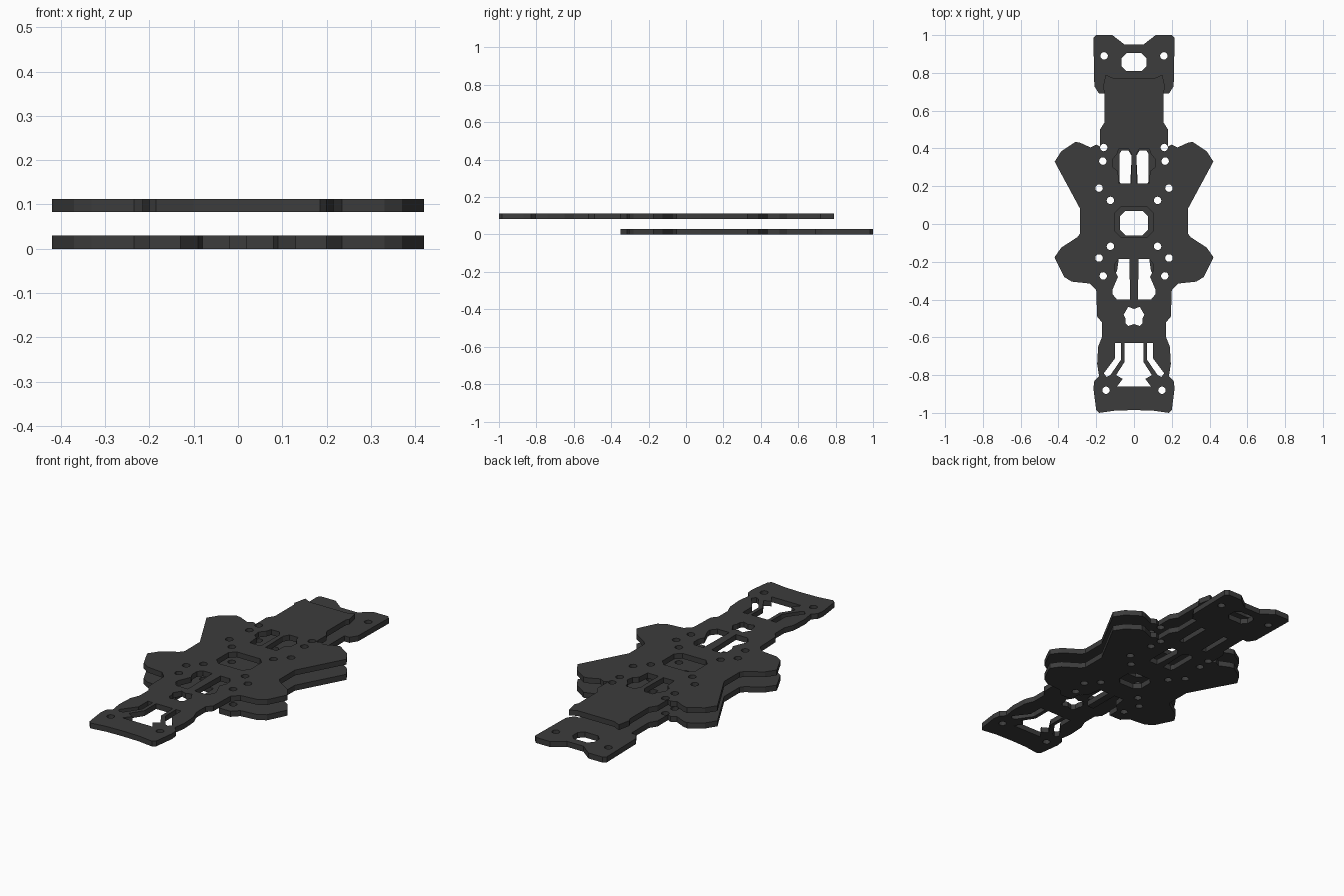
import bpy
from math import cos, sin, tau

cube = bpy.data.objects.get("Cube")
if cube:
    bpy.data.objects.remove(cube)

carbon = bpy.data.materials.new("dark grey carbon")
carbon.use_nodes = True
color = (0.045, 0.045, 0.045, 1)
carbon.diffuse_color = color
carbon.node_tree.nodes["Principled BSDF"].inputs["Base Color"].default_value = color


def flip(points):
    return [(-x, y) for x, y in reversed(points)]


def whole(half):
    """Close a right-hand half outline across the centre line."""
    return half + [p for p in flip(half) if p[0] != 0]


def pair(loop):
    return [loop, flip(loop)]


def drill(x, y, r=0.02):
    return pair([(x + r * cos(tau * i / 12), y + r * sin(tau * i / 12)) for i in range(12)])


def window(w, y0, y1, c):
    """Centred rectangle with chamfered corners."""
    return whole([(w - c, y0), (w, y0 + c), (w, y1 - c), (w - c, y1)])


def plate(name, loops, z, thickness):
    """Fill the outline minus its holes and extrude it into a flat plate."""
    curve = bpy.data.curves.new(name + " profile", 'CURVE')
    curve.dimensions = '2D'
    curve.fill_mode = 'BOTH'
    curve.extrude = thickness / 2
    for loop in loops:
        spline = curve.splines.new('POLY')
        spline.points.add(len(loop) - 1)
        for point, (x, y) in zip(spline.points, loop):
            point.co = (x, y, 0, 1)
        spline.use_cyclic_u = True
    helper = bpy.data.objects.new(name + " helper", curve)
    bpy.context.collection.objects.link(helper)
    bpy.context.view_layer.update()
    graph = bpy.context.evaluated_depsgraph_get()
    mesh = bpy.data.meshes.new_from_object(helper.evaluated_get(graph))
    bpy.data.objects.remove(helper)
    mesh.materials.clear()
    mesh.materials.append(carbon)
    for face in mesh.polygons:
        face.use_smooth = False
    obj = bpy.data.objects.new(name, mesh)
    obj.location.z = z + thickness / 2
    bpy.context.collection.objects.link(obj)


# Arm lobes and neck shared by both plates, front to back
arms = [(0.235, -0.315), (0.33, -0.305), (0.37, -0.28), (0.415, -0.19), (0.42, -0.175),
        (0.385, -0.125), (0.3, -0.07), (0.285, -0.05), (0.285, 0.08), (0.42, 0.33),
        (0.385, 0.385), (0.31, 0.435), (0.285, 0.43), (0.23, 0.405), (0.2, 0.42), (0.18, 0.41),
        (0.18, 0.5), (0.155, 0.54)]

# Bolt holes shared by both plates
bolts = []
for x, y in [(0.16, 0.405), (0.165, 0.333), (0.185, 0.19), (0.125, 0.125),
             (0.125, -0.118), (0.185, -0.18), (0.163, -0.275)]:
    bolts += drill(x, y)

# Upper plate: front nose, arms, rear deck
nose = [(0, -0.985), (0.1, -0.988), (0.185, -1), (0.2, -0.985), (0.215, -0.87), (0.21, -0.83),
        (0.185, -0.805), (0.195, -0.74), (0.19, -0.65), (0.17, -0.6), (0.17, -0.52),
        (0.195, -0.49), (0.2, -0.35)]
deck = [(0.155, 0.7), (0.165, 0.72), (0.15, 0.79), (0.11, 0.772), (0, 0.772)]
rear_slot = [(0.015, 0.215), (0.08, 0.215), (0.085, 0.28), (0.11, 0.3), (0.115, 0.34),
             (0.09, 0.37), (0.08, 0.4), (0.03, 0.4), (0.012, 0.37)]
front_slot = [(0.02, -0.4), (0.09, -0.4), (0.115, -0.37), (0.115, -0.35), (0.085, -0.28),
              (0.1, -0.25), (0.1, -0.21), (0.08, -0.185), (0.025, -0.185)]
strut_slot = [(0.07, -0.63), (0.1, -0.63), (0.1, -0.71), (0.16, -0.79), (0.145, -0.81),
              (0.125, -0.8), (0.07, -0.72)]
nose_window = whole([(0.09, -0.86), (0.06, -0.82), (0.095, -0.8), (0.05, -0.73), (0.05, -0.63)])
small_window = whole([(0, -0.53), (0.03, -0.54), (0.045, -0.525), (0.045, -0.5), (0.055, -0.48),
                      (0.03, -0.438), (0, -0.45)])
plate("upper_plate",
      [whole(nose + arms + deck), window(0.1, -0.07, 0.09, 0.03), nose_window, small_window]
      + pair(rear_slot) + pair(front_slot) + pair(strut_slot) + drill(0.148, -0.88) + bolts,
      0.083, 0.029)

# Lower plate: notched front, arms, tail with camera window
notch = [(0, -0.18), (0.08, -0.18), (0.09, -0.25), (0.13, -0.29), (0.13, -0.35), (0.2, -0.35)]
tail = [(0.155, 0.69), (0.185, 0.69), (0.21, 0.73), (0.215, 0.985), (0.2, 1), (0.115, 1),
        (0.05, 0.95), (0, 0.95)]
middle_slot = [(0.02, 0.21), (0.07, 0.21), (0.078, 0.23), (0.078, 0.37), (0.065, 0.39),
               (0.03, 0.39), (0.012, 0.36)]
tail_slot = [(0.06, 0.47), (0.09, 0.47), (0.09, 0.65), (0.06, 0.65)]
# Thin centre tongue between the front slots
tongue = [(0, -0.35), (0.02, -0.35), (0.02, -0.18)]
plate("lower_plate",
      [whole(tongue + notch[1:] + arms + tail), window(0.075, -0.06, 0.07, 0.03),
       window(0.065, 0.81, 0.905, 0.025)]
      + pair(middle_slot) + pair(tail_slot) + drill(0.158, 0.89) + bolts,
      0, 0.03)
